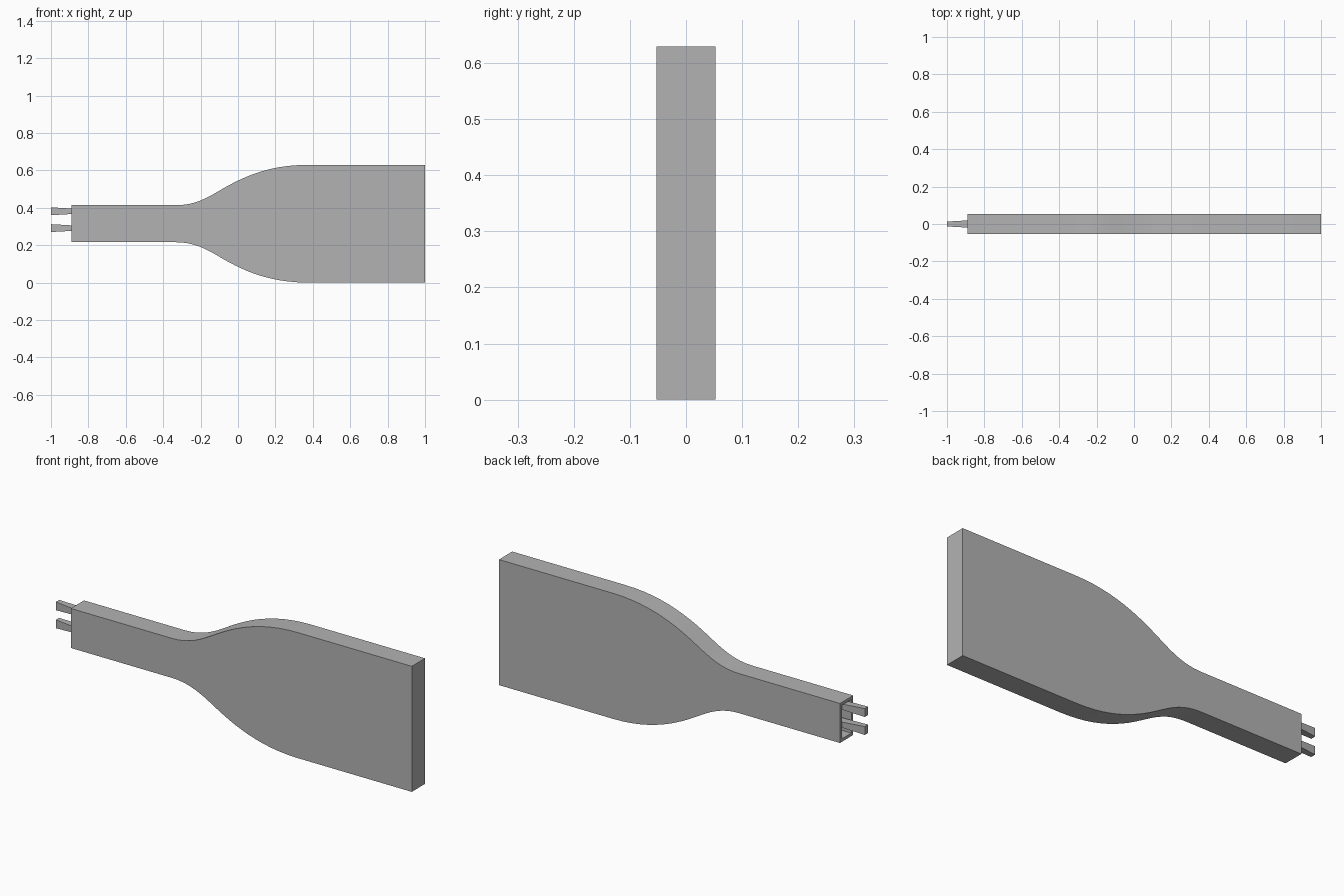
import bpy, bmesh, math
from mathutils import Vector
from mathutils.geometry import interpolate_bezier

cube = bpy.data.objects.get("Cube")
if cube:
    bpy.data.objects.remove(cube, do_unlink=True)

grey = bpy.data.materials.new("plain grey")
grey.use_nodes = True
colour = (0.45, 0.45, 0.45, 1)
grey.diffuse_color = colour
grey.node_tree.nodes["Principled BSDF"].inputs["Base Color"].default_value = colour

HALF_Y = 0.0525
MID_Z = 0.3145
SOCKET_X = -0.89


def finish(bm, name):
    bmesh.ops.recalc_face_normals(bm, faces=bm.faces)
    mesh = bpy.data.meshes.new(name)
    bm.to_mesh(mesh)
    bm.free()
    mesh.materials.append(grey)
    obj = bpy.data.objects.new(name, mesh)
    bpy.context.collection.objects.link(obj)
    return obj


# Half profile: narrow neck, S-curved shoulder, wide blade
def curve(a, b, c, d, n):
    return interpolate_bezier(*(Vector((x, 0, h)) for x, h in (a, b, c, d)), n)


neck_curve = curve((-0.33, 0.099), (-0.22, 0.099), (-0.15, 0.148), (-0.08, 0.188), 10)
blade_curve = curve((-0.08, 0.188), (0.03, 0.252), (0.17, 0.3145), (0.37, 0.3145), 12)
half = [Vector((SOCKET_X, 0, 0.099))] + neck_curve + blade_curve[1:] + [Vector((1, 0, MID_Z))]
outline = [(p.x, MID_Z + p.z) for p in half] + [(p.x, MID_Z - p.z) for p in reversed(half)]

# Body: the outline given thickness
bm = bmesh.new()
face = bm.faces.new([bm.verts.new((x, -HALF_Y, z)) for x, z in outline])
slab = bmesh.ops.extrude_face_region(bm, geom=[face])
moved = [g for g in slab["geom"] if isinstance(g, bmesh.types.BMVert)]
bmesh.ops.translate(bm, verts=moved, vec=(0, 2 * HALF_Y, 0))
bmesh.ops.recalc_face_normals(bm, faces=bm.faces)

# Socket: recess in the narrow end
end = min(bm.faces, key=lambda f: f.calc_center_median().x)
bmesh.ops.inset_region(bm, faces=[end], thickness=0.015, use_even_offset=True)
floor = bmesh.ops.extrude_discrete_faces(bm, faces=[end])["faces"][0]
bmesh.ops.translate(bm, verts=floor.verts, vec=(0.1, 0, 0))
body = finish(bm, "body")
bpy.context.view_layer.objects.active = body
body.select_set(True)
bpy.ops.object.shade_smooth_by_angle(angle=math.radians(30))


# Prongs: square bars tapering differently in height and depth
def prong(name, z):
    bm = bmesh.new()
    bmesh.ops.create_cube(bm, size=2)
    for v in bm.verts:
        tip = v.co.x < 0
        x, hy, hz = (-1, 0.013, 0.021) if tip else (SOCKET_X + 0.1, 0.025, 0.009)
        v.co = (x, v.co.y * hy, z + v.co.z * hz)
    finish(bm, name)


prong("upper_prong", 0.381)
prong("lower_prong", 0.291)
